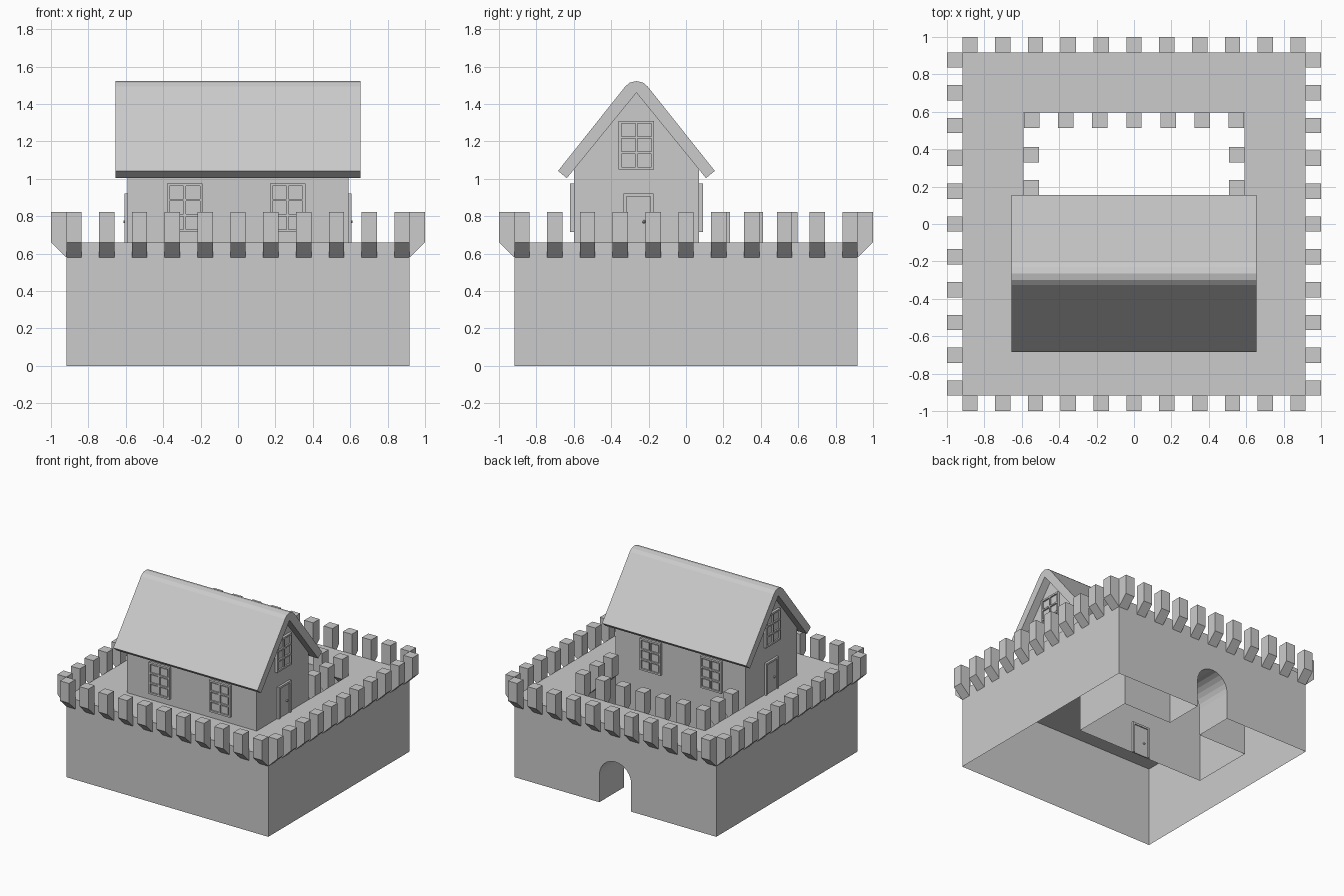
import bpy, bmesh, math
from mathutils import Matrix, Vector

if "Cube" in bpy.data.objects:
    bpy.data.objects.remove(bpy.data.objects["Cube"])

OUT, TOP = 0.918, 0.66           # outer half width, terrace height
CX, Y0, Y1 = 0.59, 0.07, 0.595   # courtyard half width and depth range
HY0, HC = -0.6, -0.265           # house rear wall, ridge line


def finish(bm, name):
    me = bpy.data.meshes.new(name)
    bm.to_mesh(me)
    bm.free()
    ob = bpy.data.objects.new(name, me)
    bpy.context.collection.objects.link(ob)
    return ob


def face(bm, pts):
    return bm.faces.new([bm.verts.new(p) for p in pts])


def weld(bm):
    bmesh.ops.remove_doubles(bm, verts=bm.verts, dist=1e-4)
    bmesh.ops.recalc_face_normals(bm, faces=bm.faces)


def box(bm, m, u0, u1, w0, w1, v0, v1):
    """Box in wall space: u along the wall, w outward, v up."""
    c = Vector(((u0 + u1) / 2, -(w0 + w1) / 2, (v0 + v1) / 2))
    s = Matrix.Diagonal((u1 - u0, w1 - w0, v1 - v0, 1))
    bmesh.ops.create_cube(bm, size=1, matrix=m @ Matrix.Translation(c) @ s)


def prism(bm, profile, m, a, b):
    """Closed (y, z) profile extruded along x from a to b."""
    n = len(profile)
    ends = [[bm.verts.new(m @ Vector((x, y, z))) for y, z in profile] for x in (a, b)]
    for i in range(n):
        j = (i + 1) % n
        bm.faces.new((ends[0][i], ends[0][j], ends[1][j], ends[1][i]))
    for e in ends:
        bm.faces.new(e)


def wall_space(x, y, z, deg):
    """Local -y is the outward direction; 0 deg faces the front."""
    return Matrix.Translation((x, y, z)) @ Matrix.Rotation(math.radians(deg), 4, 'Z')


# Hollow base: outer walls, terrace, courtyard walls and arched passage, open below
bm = bmesh.new()
R, SPRING = 0.145, 0.225
arch = [(-R, 0)] + [(-R * math.cos(math.pi * i / 12), SPRING + R * math.sin(math.pi * i / 12))
                    for i in range(13)] + [(R, 0)]
outer = [(-OUT, -OUT), (OUT, -OUT), (OUT, OUT), (-OUT, OUT)]
inner = [(-CX, Y0), (CX, Y0), (CX, Y1), (-CX, Y1)]
for i in range(4):
    j = (i + 1) % 4
    face(bm, [(*outer[i], TOP), (*outer[j], TOP), (*inner[j], TOP), (*inner[i], TOP)])
    for ring in (outer, inner):
        a, b = ring[i], ring[j]
        if i == 2:   # back walls carry the arch
            w, y = abs(a[0]), a[1]
            outline = [(-w, 0)] + arch + [(w, 0), (w, TOP), (-w, TOP)]
            face(bm, [(x, y, z) for x, z in outline])
        else:
            face(bm, [(*a, 0), (*b, 0), (*b, TOP), (*a, TOP)])
for (xa, za), (xb, zb) in zip(arch, arch[1:]):
    face(bm, [(xa, Y1, za), (xb, Y1, zb), (xb, OUT, zb), (xa, OUT, za)])
weld(bm)
finish(bm, "castle_base")


# Battlements with sloped undersides
def merlon_row(bm, centres, origin, deg):
    m = wall_space(*origin, 0, deg)
    d = 1 - OUT
    profile = [(0, 0.58), (-d, TOP), (-d, 0.822), (0, 0.822)]
    for c in centres:
        prism(bm, profile, m, c - 0.041, c + 0.041)


bm = bmesh.new()
outer_centres = [-0.877 + i * 0.1754 for i in range(11)]
for deg, o in ((0, (0, -OUT)), (90, (OUT, 0)), (180, (0, OUT)), (270, (-OUT, 0))):
    merlon_row(bm, outer_centres, o, deg)
weld(bm)
finish(bm, "outer_battlements")

bm = bmesh.new()
merlon_row(bm, [i * 0.1825 for i in range(-3, 4)], (0, Y1), 0)
merlon_row(bm, [-0.37, -0.195], (CX, 0), 270)
merlon_row(bm, [0.37, 0.195], (-CX, 0), 90)
weld(bm)
finish(bm, "courtyard_battlements")

# House body with gables
bm = bmesh.new()
EAVE, PEAK = 1.06, 1.46
prism(bm, [(HY0, TOP), (Y0, TOP), (Y0, EAVE), (HC, PEAK), (HY0, EAVE)], Matrix(), -CX, CX)
bmesh.ops.delete(bm, geom=[f for f in bm.faces if f.calc_center_median().z < TOP + 0.01],
                 context='FACES_ONLY')
weld(bm)
finish(bm, "house_walls")

# Roof with a rounded ridge
bm = bmesh.new()
half = [(0.0, 1.522), (0.035, 1.514), (0.06, 1.493), (0.419, 1.042), (0.372, 1.003)]
profile = ([(HC + y, z) for y, z in half] + [(HC, PEAK)]
           + [(HC - y, z) for y, z in reversed(half[1:])])
prism(bm, profile, Matrix(), -0.655, 0.655)
weld(bm)
finish(bm, "roof")


# Windows: frame, bars and six recessed panes with raised centres
def window(name, x, y, z, deg, w=0.19, h=0.26, t=0.02):
    bm = bmesh.new()
    m = wall_space(x, y, z, deg)
    fr, bar = 0.014, 0.012
    pw, ph = (w - 2 * fr - bar) / 2, (h - 2 * fr - 2 * bar) / 3
    for s in (-1, 1):
        box(bm, m, s * w / 2 - (fr if s > 0 else 0), s * w / 2 + (fr if s < 0 else 0), 0, t, 0, h)
    for v in (0, h - fr):
        box(bm, m, -w / 2 + fr, w / 2 - fr, 0, t, v, v + fr)
    box(bm, m, -bar / 2, bar / 2, 0, t, fr, h - fr)
    for r in range(3):
        v = fr + r * (ph + bar)
        for u in (-bar / 2 - pw, bar / 2):
            box(bm, m, u, u + pw, 0, 0.008, v, v + ph)
            box(bm, m, u + 0.007, u + pw - 0.007, 0.008, 0.013, v + 0.007, v + ph - 0.007)
            if r:
                box(bm, m, u, u + pw, 0, t, v - bar, v)
    finish(bm, name)


# Doors: frame, leaf and knob
def door(name, x, y, z, deg, w=0.16, h=0.26):
    bm = bmesh.new()
    m = wall_space(x, y, z, deg)
    fr = 0.016
    box(bm, m, -w / 2, -w / 2 + fr, 0, 0.018, 0, h)
    box(bm, m, w / 2 - fr, w / 2, 0, 0.018, 0, h)
    box(bm, m, -w / 2 + fr, w / 2 - fr, 0, 0.018, h - fr, h)
    box(bm, m, -w / 2 + fr, w / 2 - fr, 0, 0.009, 0, h - fr)
    bmesh.ops.create_icosphere(bm, subdivisions=1, radius=0.01,
                               matrix=m @ Matrix.Translation((0.03, -0.014, 0.11)))
    finish(bm, name)


for label, y, deg in (("front", HY0, 0), ("courtyard", Y0, 180)):
    window(label + "_window_left", -0.285, y, 0.715, deg)
    window(label + "_window_right", 0.265, y, 0.715, deg)
for label, x, deg in (("right", CX, 90), ("left", -CX, 270)):
    window(label + "_gable_window", x, HC, 1.05, deg)
    door(label + "_gable_door", x, -0.255, TOP, deg)
door("courtyard_door", 0, Y0, 0, 180)
